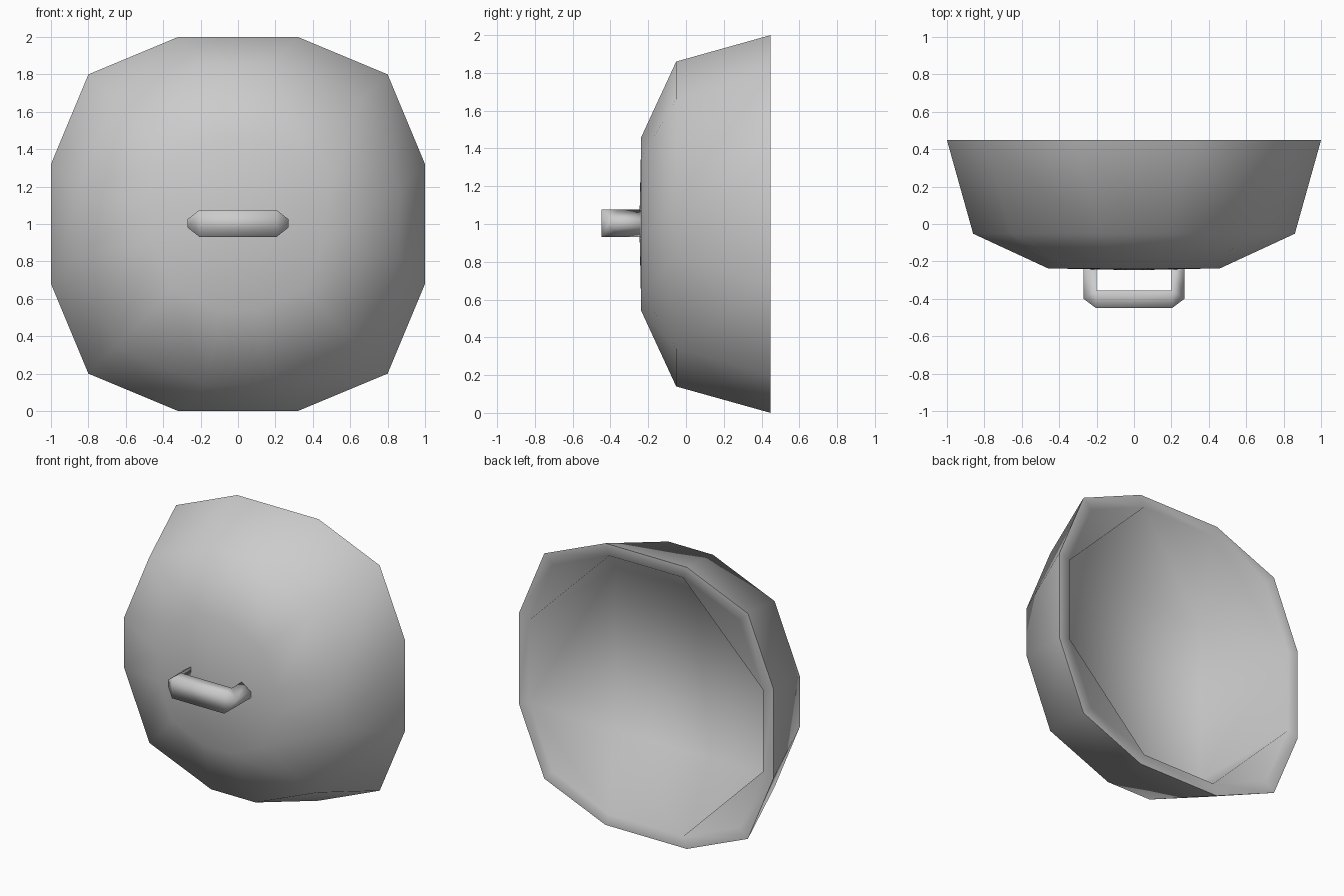
import bpy, bmesh

if "Cube" in bpy.data.objects:
    bpy.data.objects.remove(bpy.data.objects["Cube"])


def finish(name, bm):
    """Turn a bmesh into a smooth-shaded object."""
    bmesh.ops.recalc_face_normals(bm, faces=bm.faces[:])
    for f in bm.faces:
        f.smooth = True
    me = bpy.data.meshes.new(name)
    bm.to_mesh(me)
    bm.free()
    ob = bpy.data.objects.new(name, me)
    bpy.context.collection.objects.link(ob)
    return ob


def loft(bm, rings):
    """Bridge consecutive closed rings of points, return the vertex rings."""
    vs = [[bm.verts.new(p) for p in r] for r in rings]
    for a, b in zip(vs, vs[1:]):
        n = len(a)
        for i in range(n):
            j = (i + 1) % n
            bm.faces.new((a[i], a[j], b[j], b[i]))
    return vs


def rounded_square(half, corner, side, y):
    """12-point rounded square around z = 1."""
    pts, (u, v) = [], (1, 0)
    for _ in range(4):
        for a, b in ((half, -side), (half, side), (corner, corner)):
            pts.append((a * u - b * v, y, 1 + a * v + b * u))
        u, v = -v, u
    return pts


# Shell: outer centre -> rim -> inner lip
profile = [
    (0.46, 0.35, 0.10, -0.237),
    (0.86, 0.66, 0.175, -0.052),
    (1.00, 0.80, 0.32, 0.448),
    (0.92, 0.735, 0.29, 0.448),
]
bm = bmesh.new()
rings = loft(bm, [rounded_square(*p) for p in profile])
centre = bm.verts.new((0, -0.247, 1))
for i in range(12):
    bm.faces.new((rings[0][i], rings[0][(i + 1) % 12], centre))
    # crisp outer rim
    bm.edges.get((rings[2][i], rings[2][(i + 1) % 12])).smooth = False

# Inside: sloping walls down to a square floor
lip = rings[-1]
c, fy = 0.58, -0.03
floor = [bm.verts.new((x * c, fy, 1 + z * c))
         for x, z in ((1, 1), (-1, 1), (-1, -1), (1, -1))]
for k in range(4):
    a, b, d = lip[3 * k:3 * k + 3]
    e = lip[(3 * k + 3) % 12]
    bm.faces.new((a, b, floor[k], floor[k - 1]))
    bm.faces.new((b, d, e, floor[k]))
bm.faces.new(floor)
finish("bowl_shell", bm)


# Handle: sections as (inner x, inner y), (outer x, outer y), outer half height
HZ, H = 1.003, 0.073
right = [
    ((0.20, -0.20), (0.27, -0.20), 0.022),
    ((0.20, -0.355), (0.27, -0.40), 0.022),
    ((0.20, -0.355), (0.205, -0.448), H),
]
left = [((-i[0], i[1]), (-o[0], o[1]), h) for i, o, h in reversed(right)]
bm = bmesh.new()
ends = loft(bm, [[(*i, HZ - H), (*i, HZ + H), (*o, HZ + h), (*o, HZ - h)]
                 for i, o, h in right + left])
bm.faces.new(ends[0])
bm.faces.new(ends[-1])
bmesh.ops.remove_doubles(bm, verts=bm.verts[:], dist=0.0005)
finish("handle", bm)
